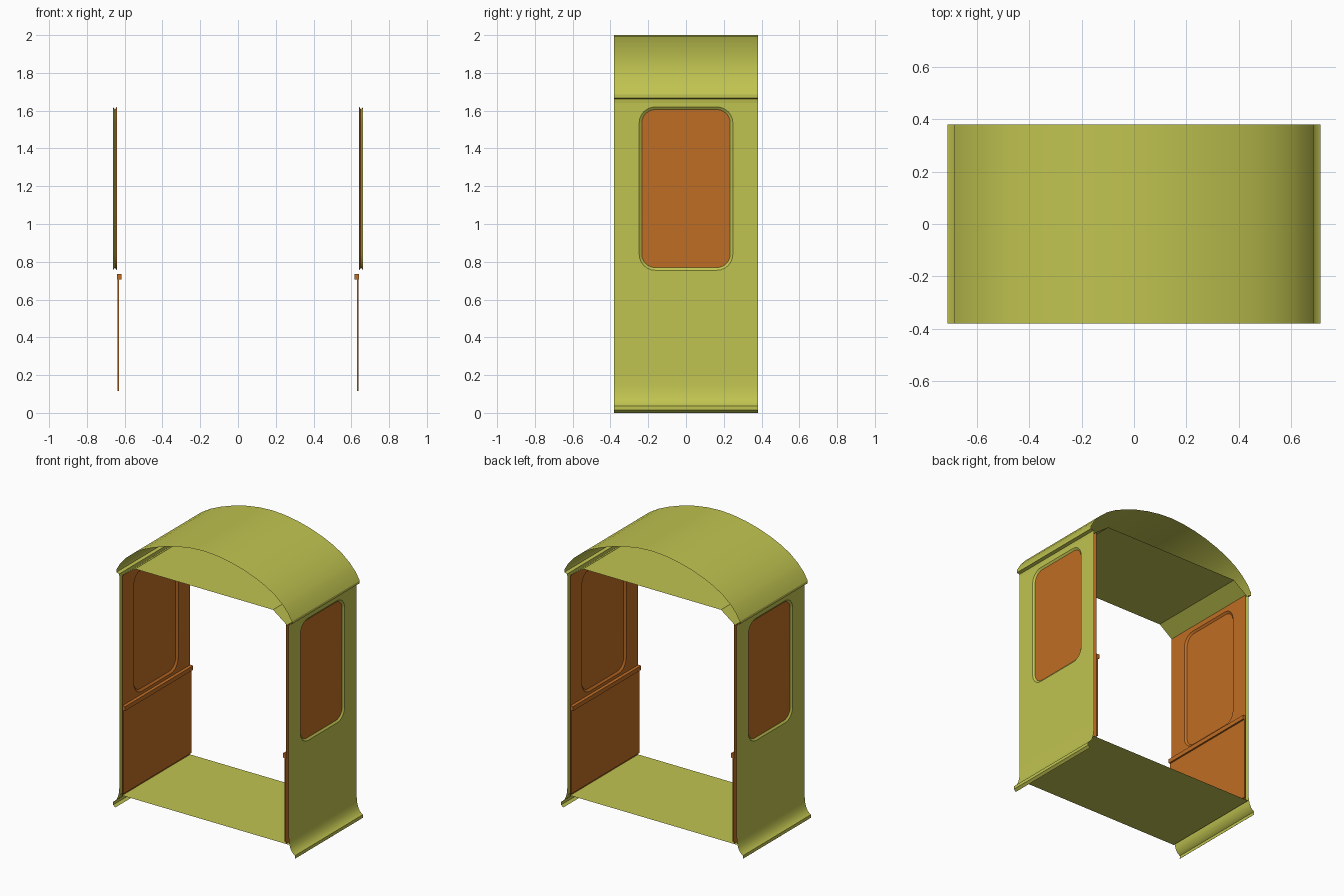
import bpy, bmesh, math
from mathutils import Vector

if "Cube" in bpy.data.objects:
    bpy.data.objects.remove(bpy.data.objects["Cube"], do_unlink=True)

DEPTH = 0.38            # half length of the body slice
X_OUT, X_PANE, X_IN = 0.662, 0.652, 0.641
WIN_Z = (0.755, 1.62)
WIN_Y = 0.248


def material(name, rgb):
    mat = bpy.data.materials.new(name)
    mat.use_nodes = True
    mat.diffuse_color = (*rgb, 1)
    bsdf = mat.node_tree.nodes["Principled BSDF"]
    bsdf.inputs["Base Color"].default_value = (*rgb, 1)
    bsdf.inputs["Roughness"].default_value = 0.6
    return mat


GREEN = material("olive_green", (0.53, 0.55, 0.08))
ORANGE = material("wood_orange", (0.53, 0.155, 0.018))


def finish(bm, name, mat, facing, mirror=True):
    """Orient the faces, make the object and mirror it across x."""
    bmesh.ops.remove_doubles(bm, verts=bm.verts, dist=0.0001)
    bmesh.ops.recalc_face_normals(bm, faces=bm.faces)
    bm.normal_update()
    total = sum((f.normal * f.calc_area() for f in bm.faces), Vector())
    if total.dot(Vector(facing)) < -1e-6:
        bmesh.ops.reverse_faces(bm, faces=bm.faces)
    mesh = bpy.data.meshes.new(name)
    bm.to_mesh(mesh)
    bm.free()
    mesh.materials.append(mat)
    obj = bpy.data.objects.new(name, mesh)
    bpy.context.collection.objects.link(obj)
    bpy.ops.object.select_all(action="DESELECT")
    obj.select_set(True)
    bpy.context.view_layer.objects.active = obj
    bpy.ops.object.shade_smooth_by_angle(angle=math.radians(30))
    if mirror:
        obj.modifiers.new("Mirror", "MIRROR")
    return obj


def strip(name, profile, mat, facing, mirror=True):
    """Sheet swept along y from an (x, z) profile."""
    bm = bmesh.new()
    rows = [[bm.verts.new((x, y, z)) for x, z in profile] for y in (-DEPTH, DEPTH)]
    for i in range(len(profile) - 1):
        bm.faces.new((rows[0][i], rows[1][i], rows[1][i + 1], rows[0][i + 1]))
    return finish(bm, name, mat, facing, mirror)


def box(name, x, y, z, mat):
    bm = bmesh.new()
    bmesh.ops.create_cube(bm, size=1)
    for v in bm.verts:
        for axis, (lo, hi) in enumerate((x, y, z)):
            v.co[axis] = hi if v.co[axis] > 0 else lo
    return finish(bm, name, mat, (0, 0, 0))


def window_loop(bm, x, inset, radius=0.085, steps=6):
    """Rounded rectangle in a plane of constant x."""
    r = radius - inset
    w = WIN_Y - inset - r
    lo, hi = WIN_Z[0] + inset + r, WIN_Z[1] - inset - r
    verts = []
    for k, (cy, cz) in enumerate(((w, hi), (-w, hi), (-w, lo), (w, lo))):
        for s in range(steps + 1):
            a = math.pi / 2 * (k + s / steps)
            verts.append(bm.verts.new((x, cy + r * math.cos(a), cz + r * math.sin(a))))
    return verts


def ring_edges(bm, verts):
    return [bm.edges.new((a, b)) for a, b in zip(verts, verts[1:] + verts[:1])]


def wall(name, x, z0, z1, mat, side):
    """Flat wall with a window opening and a sloping reveal down to the pane."""
    bm = bmesh.new()
    corners = [bm.verts.new((x, y, z)) for y, z in
               ((-DEPTH, z0), (DEPTH, z0), (DEPTH, z1), (-DEPTH, z1))]
    opening = window_loop(bm, x, 0)
    pane = window_loop(bm, X_PANE, 0.014)
    edges = ring_edges(bm, corners) + ring_edges(bm, opening)
    bmesh.ops.triangle_fill(bm, edges=edges, use_beauty=True, normal=(side, 0, 0))
    for i in range(len(opening)):
        j = (i + 1) % len(opening)
        bm.faces.new((opening[i], opening[j], pane[j], pane[i]))
    return finish(bm, name, mat, (side, 0, 0))


# Roof shell with its drip edge
strip("roof", [(0, 2.0), (0.1, 1.994), (0.2, 1.978), (0.3, 1.953), (0.4, 1.918),
               (0.48, 1.882), (0.55, 1.84), (0.61, 1.79), (0.655, 1.74),
               (0.687, 1.685), (0.687, 1.667), (0.665, 1.661), (X_OUT, 1.64)],
      GREEN, (0, 0, 1))

# Flat ceiling with sloped sides
strip("ceiling", [(-0.65, 1.65), (-0.54, 1.73), (0.54, 1.73), (0.65, 1.65)],
      GREEN, (0, 0, -1), mirror=False)

# Outer and inner walls
wall("outer_wall", X_OUT, 0.2, 1.64, GREEN, 1)
wall("inner_wall", X_IN, 0.1, 1.655, ORANGE, -1)

# Window panes
bm = bmesh.new()
bm.faces.new(window_loop(bm, X_PANE, 0.014))
finish(bm, "window_pane", ORANGE, (1, 0, 0))

# Flared skirt at the foot of the walls
strip("skirt", [(X_OUT, 0.2), (0.663, 0.15), (0.667, 0.11), (0.675, 0.08),
                (0.688, 0.055), (0.705, 0.04), (0.712, 0.036), (0.712, 0.014),
                (0.695, 0.0)],
      GREEN, (1, 0, 0))

# Floor
strip("floor", [(-0.66, 0.1), (0.66, 0.1)], GREEN, (0, 0, 1), mirror=False)

# Lower panelling and its rail
box("lower_panel", (0.629, 0.639), (-DEPTH, DEPTH), (0.115, 0.73), ORANGE)
box("panel_rail", (0.617, 0.64), (-DEPTH, DEPTH), (0.705, 0.735), ORANGE)
